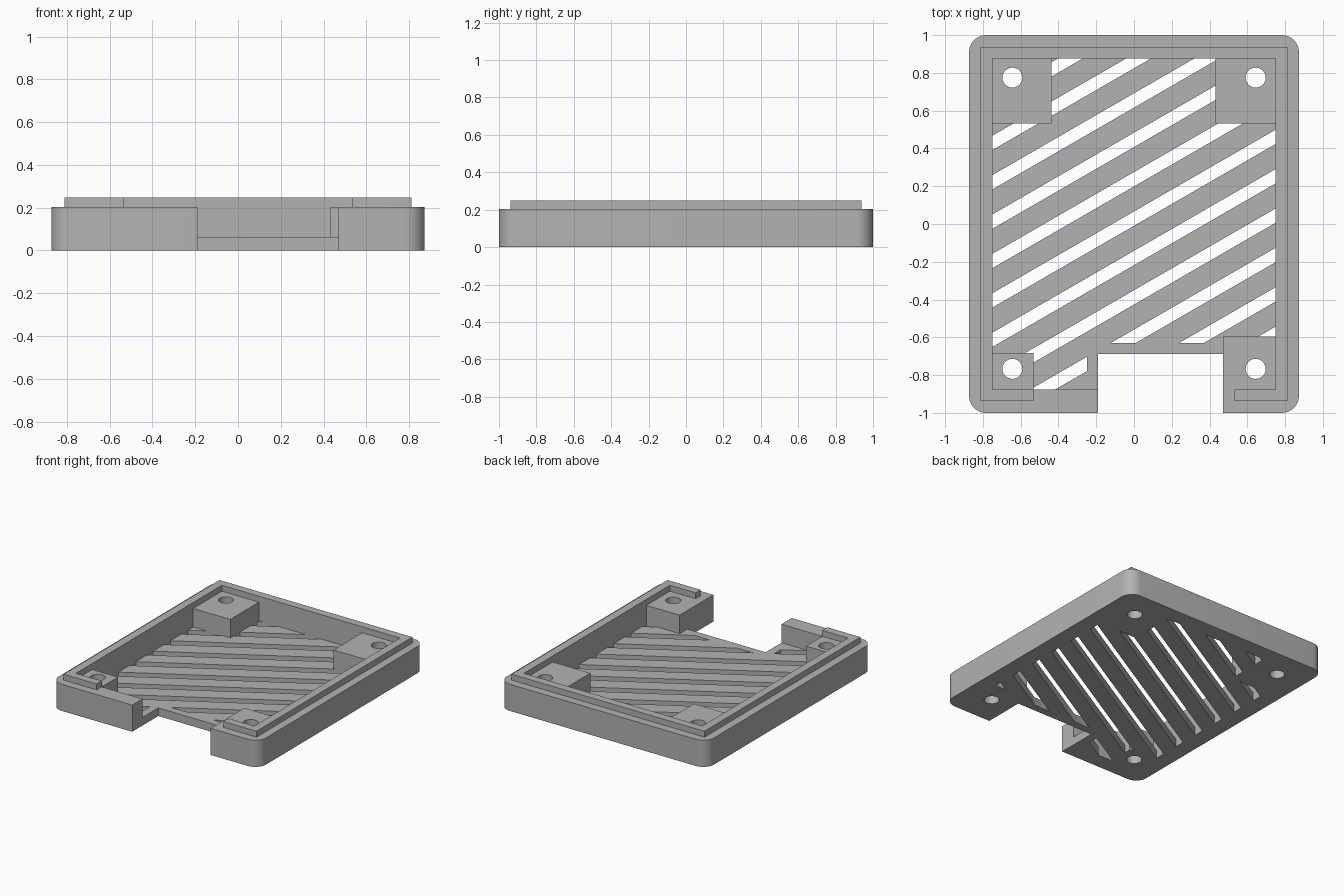
import bpy
import bmesh
import math
from mathutils import Vector

cube = bpy.data.objects.get("Cube")
if cube:
    bpy.data.objects.remove(cube, do_unlink=True)

grey = bpy.data.materials.new("plain grey")
grey.use_nodes = True
GREY = (0.45, 0.45, 0.45, 1)
grey.diffuse_color = GREY
grey.node_tree.nodes["Principled BSDF"].inputs["Base Color"].default_value = GREY

WALL_TOP, FLOOR, LIP_TOP = 0.203, 0.062, 0.248
IN_X, IN_Y = 0.75, 0.877


def prisms(name, outlines, z0, z1):
    """Extrude one or more counter-clockwise outlines from z0 to z1."""
    bm = bmesh.new()
    for pts in outlines:
        low = [bm.verts.new((x, y, z0)) for x, y in pts]
        high = [bm.verts.new((x, y, z1)) for x, y in pts]
        bm.faces.new(low[::-1])
        bm.faces.new(high)
        for i in range(len(pts)):
            j = (i + 1) % len(pts)
            bm.faces.new((low[i], low[j], high[j], high[i]))
    mesh = bpy.data.meshes.new(name)
    bm.to_mesh(mesh)
    bm.free()
    mesh.materials.append(grey)
    obj = bpy.data.objects.new(name, mesh)
    bpy.context.collection.objects.link(obj)
    return obj


def rect(x0, x1, y0, y1):
    return [(x0, y0), (x1, y0), (x1, y1), (x0, y1)]


def arc(cx, cy, r, start, sweep, n):
    return [(cx + r * math.cos(math.radians(start + sweep * i / n)),
             cy + r * math.sin(math.radians(start + sweep * i / n)))
            for i in range(n + 1)]


def combine(obj, tool, operation):
    """Apply a boolean and discard the tool."""
    mod = obj.modifiers.new("cut", 'BOOLEAN')
    mod.object, mod.operation, mod.solver = tool, operation, 'EXACT'
    graph = bpy.context.evaluated_depsgraph_get()
    mesh = bpy.data.meshes.new_from_object(obj.evaluated_get(graph))
    obj.modifiers.clear()
    obj.data = mesh
    bpy.data.objects.remove(tool, do_unlink=True)


# Outer block with rounded upright corners
R = 0.09
block = []
for sx, sy, start in ((1, -1, -90), (1, 1, 0), (-1, 1, 90), (-1, -1, 180)):
    block += arc(sx * (0.873 - R), sy * (1 - R), R, start, 90, 10)
tray = prisms("tray", [block], 0, WALL_TOP)

# Cavity outline steps around the four corner mounting blocks
upper = [(0.47, -0.595), (IN_X, -0.595), (IN_X, 0.533), (0.432, 0.533),
         (0.432, IN_Y), (-0.438, IN_Y), (-0.438, 0.533), (-IN_X, 0.533),
         (-IN_X, -0.682), (-0.533, -0.682)]
cavity = [(-0.533, -IN_Y), (0.47, -IN_Y)] + upper
combine(tray, prisms("cavity", [cavity], FLOOR, 0.5), 'DIFFERENCE')

# Connector opening through the front wall and floor
combine(tray, prisms("opening", [rect(-0.19, 0.47, -1.2, -0.687)], -0.2, 0.5), 'DIFFERENCE')

# Screw holes through the mounting blocks
holes = [arc(sx * 0.644, y, 0.053, 0, 345, 23) for sx in (-1, 1) for y in (0.775, -0.767)]
combine(tray, prisms("holes", holes, -0.2, 0.5), 'DIFFERENCE')

# Slanted floor vents, trimmed to the open floor
SLOPE = math.tan(math.radians(30))
bars = []
for k in range(-2, 9):
    mid = 0.654 - 0.2085 * k
    bars.append([(x, mid + x * SLOPE + h) for x, h in
                 ((-1, -0.038), (1, -0.038), (1, 0.038), (-1, 0.038))])
vents = prisms("vents", bars, -0.1, 0.1)
area = [(-0.533, -IN_Y), (-0.25, -IN_Y), (-0.25, -0.63), (0.47, -0.63)] + upper
combine(vents, prisms("vent_area", [area], -0.08, 0.08), 'INTERSECT')
combine(tray, vents, 'DIFFERENCE')

# Raised locating lip, open along the front
LX, LY, END = 0.812, 0.938, 0.533
lip = prisms("locating_lip", [[
    (END, -LY), (LX, -LY), (LX, LY), (-LX, LY), (-LX, -LY), (-END, -LY),
    (-END, -IN_Y), (-IN_X, -IN_Y), (-IN_X, IN_Y), (IN_X, IN_Y),
    (IN_X, -IN_Y), (END, -IN_Y)]], WALL_TOP, LIP_TOP)

# Smooth the rounded corners and holes, keep the edges crisp
bpy.ops.object.select_all(action='DESELECT')
for obj in (tray, lip):
    obj.select_set(True)
bpy.context.view_layer.objects.active = tray
bpy.ops.object.shade_smooth_by_angle(angle=math.radians(30))
